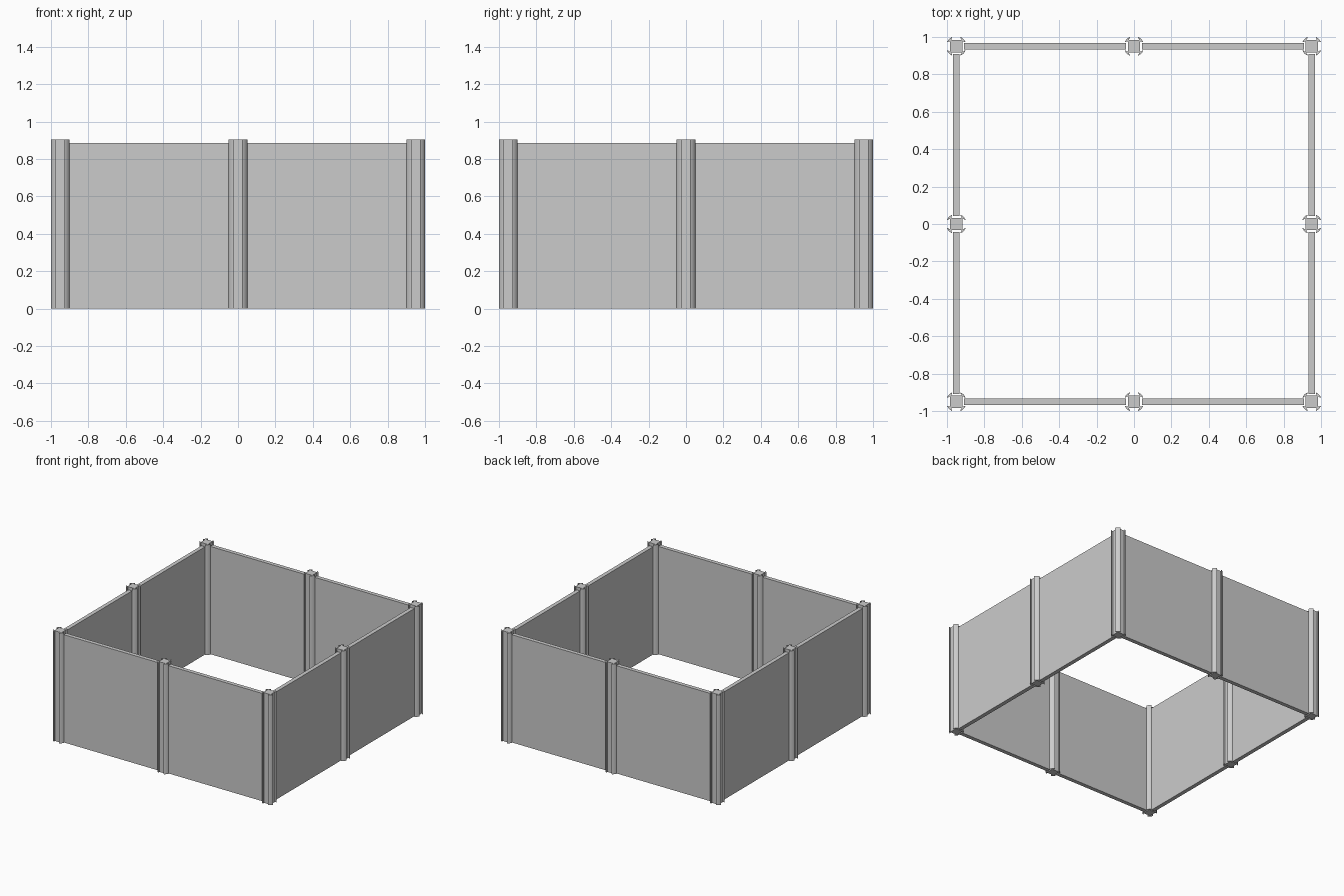
import bpy, bmesh, math

if "Cube" in bpy.data.objects:
    bpy.data.objects.remove(bpy.data.objects["Cube"])

POST_H, PANEL_H = 0.905, 0.885
C = 0.95          # post centre line
R = 0.0546        # post outer radius
LIP = 0.022       # half slot opening


def make_mesh(name, outline, height):
    """Extrude a closed outline upward from z = 0."""
    bm = bmesh.new()
    face = bm.faces.new([bm.verts.new((x, y, 0)) for x, y in outline])
    ext = bmesh.ops.extrude_face_region(bm, geom=[face])
    top = [v for v in ext["geom"] if isinstance(v, bmesh.types.BMVert)]
    bmesh.ops.translate(bm, verts=top, vec=(0, 0, height))
    bmesh.ops.recalc_face_normals(bm, faces=bm.faces)
    mesh = bpy.data.meshes.new(name)
    bm.to_mesh(mesh)
    bm.free()
    return mesh


def place(name, mesh, x, y, turn=0):
    obj = bpy.data.objects.new(name, mesh)
    obj.location = (x, y, 0)
    obj.rotation_euler.z = turn
    bpy.context.collection.objects.link(obj)
    return obj


# Post section: round extrusion with an undercut slot on each side
a0 = math.asin(LIP / R)
a1 = math.pi / 2 - a0
quarter = [(0.033, -0.027), (0.033, 0.027), (0.041, 0.027), (0.043, LIP)]
quarter += [(R * math.cos(a0 + (a1 - a0) * i / 6),
             R * math.sin(a0 + (a1 - a0) * i / 6)) for i in range(7)]
quarter += [(LIP, 0.043), (0.027, 0.041)]
section = []
for k in range(4):
    c, s = round(math.cos(k * math.pi / 2)), round(math.sin(k * math.pi / 2))
    section += [(c * x - s * y, s * x + c * y) for x, y in quarter]
post_mesh = make_mesh("post", section, POST_H)

# Posts at the corners and mid-sides
posts = [place("post", post_mesh, x * C, y * C)
         for x in (-1, 0, 1) for y in (-1, 0, 1) if x or y]

# Wall panels between neighbouring posts
h, t = C / 2 - 0.042, 0.0165
panel_mesh = make_mesh("panel", [(-h, -t), (h, -t), (h, t), (-h, t)], PANEL_H)
for side in (-1, 1):
    for half in (-C / 2, C / 2):
        place("front_back_panel", panel_mesh, half, side * C)
        place("side_panel", panel_mesh, side * C, half, math.pi / 2)

# Smooth rounded post faces, keep slot edges sharp
bpy.context.view_layer.objects.active = posts[0]
posts[0].select_set(True)
bpy.ops.object.shade_smooth_by_angle(angle=math.radians(30))
